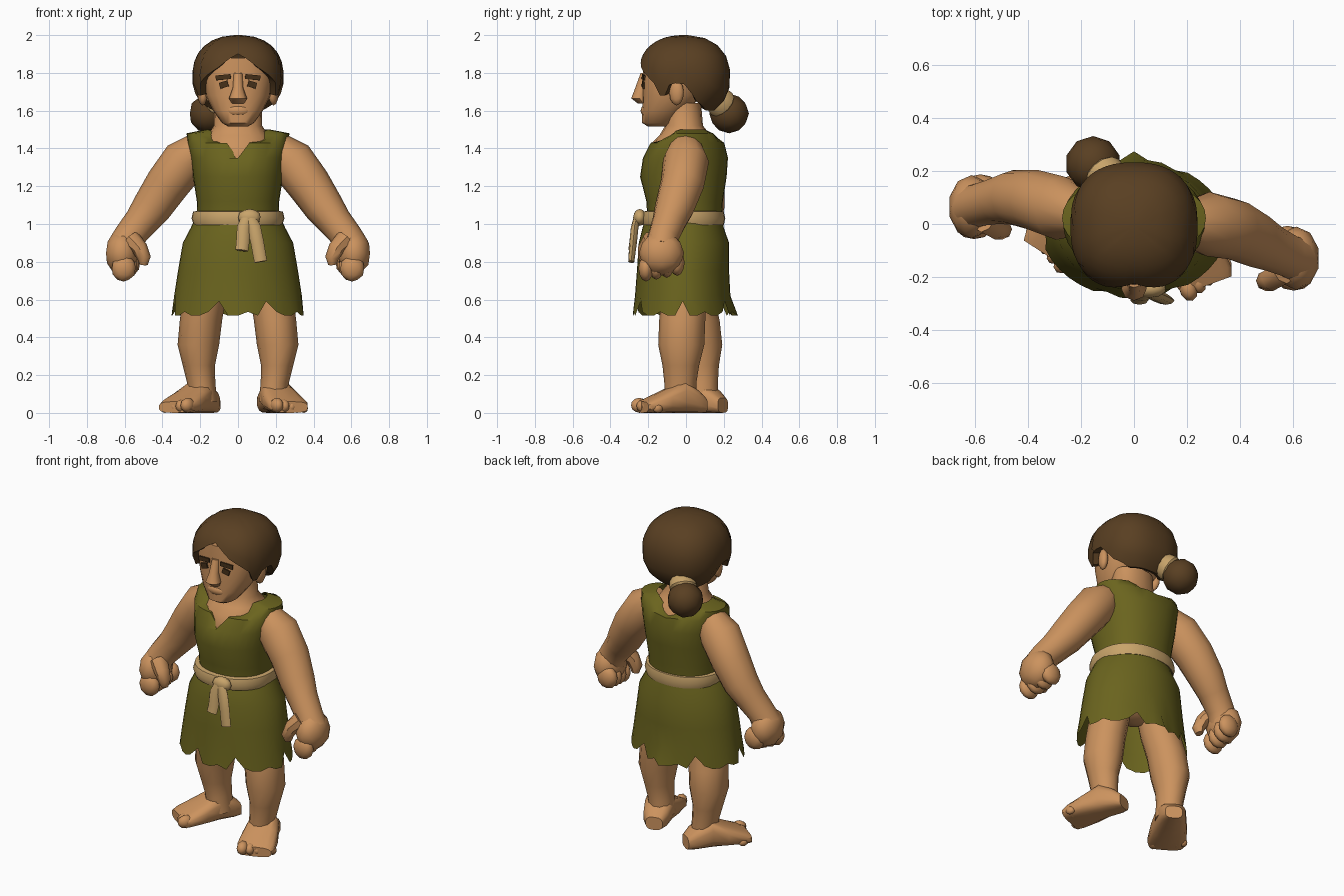
import bpy, bmesh, math
from math import sin, cos, pi, radians
from mathutils import Vector, Matrix

if "Cube" in bpy.data.objects:
    bpy.data.objects.remove(bpy.data.objects["Cube"])


def material(name, rgb):
    m = bpy.data.materials.new(name)
    m.use_nodes = True
    m.diffuse_color = (*rgb, 1)
    m.node_tree.nodes["Principled BSDF"].inputs["Base Color"].default_value = (*rgb, 1)
    return m


SKIN = material("skin", (0.6, 0.29, 0.112))
HAIR = material("brown hair", (0.1, 0.05, 0.016))
CLOTH = material("olive cloth", (0.145, 0.127, 0.013))
ROPE = material("tan rope", (0.58, 0.37, 0.145))
DARK = material("dark brown", (0.06, 0.03, 0.01))
Y, Z = Vector((0, 1, 0)), Vector((0, 0, 1))


def finish(name, bm, mat):
    bmesh.ops.recalc_face_normals(bm, faces=bm.faces)
    me = bpy.data.meshes.new(name)
    bm.to_mesh(me)
    bm.free()
    me.materials.append(mat)
    ob = bpy.data.objects.new(name, me)
    bpy.context.collection.objects.link(ob)
    bpy.ops.object.select_all(action="DESELECT")
    ob.select_set(True)
    bpy.context.view_layer.objects.active = ob
    bpy.ops.object.shade_smooth_by_angle(angle=radians(45))


def grid(name, mat, rows, cap_start=True, cap_end=True):
    """Skin closed rows of points into a tube."""
    bm = bmesh.new()
    vs = [[bm.verts.new(p) for p in row] for row in rows]
    n = len(vs[0])
    for a, b in zip(vs, vs[1:]):
        for i in range(n):
            bm.faces.new((a[i], a[(i + 1) % n], b[(i + 1) % n], b[i]))
    if cap_start:
        bm.faces.new(vs[0])
    if cap_end:
        bm.faces.new(vs[-1])
    finish(name, bm, mat)


def rounded(value, power):
    return math.copysign(abs(value) ** (2 / power), value)


def ring_rows(rings, sides=12, axis=None, ref=Y, power=2.0):
    """Rings are (x, y, z, half width, half depth); angle 0 is the front."""
    cs = [Vector(r[:3]) for r in rings]
    rows = []
    for k, r in enumerate(rings):
        t = axis or (cs[min(k + 1, len(cs) - 1)] - cs[max(k - 1, 0)]).normalized()
        u = ref.cross(t).normalized()
        w = t.cross(u)
        rows.append([cs[k] + u * r[3] * rounded(sin(a), power) - w * r[4] * rounded(cos(a), power)
                     for a in (2 * pi * i / sides for i in range(sides))])
    return rows


def body_rows(profile, sides=32, power=2.2):
    """Profile entries are (z, half width, front y, back y)."""
    return ring_rows([(0, (f + b) / 2, z, w, (b - f) / 2) for z, w, f, b in profile],
                     sides, Z, Y, power)


def ball(name, mat, at, size, turn=0):
    bm = bmesh.new()
    bmesh.ops.create_icosphere(bm, subdivisions=2, radius=1)
    bm.transform(Matrix.Translation(at) @ Matrix.Rotation(turn, 4, "Z") @ Matrix.Diagonal((*size, 1)))
    finish(name, bm, mat)


def plate(name, mat, at, size, yaw, roll):
    bm = bmesh.new()
    bmesh.ops.create_cube(bm, size=1)
    bm.transform(Matrix.Translation(at) @ Matrix.Rotation(yaw, 4, "Z")
                 @ Matrix.Rotation(roll, 4, "Y") @ Matrix.Diagonal((*size, 1)))
    finish(name, bm, mat)


def lookup(table, x):
    for (a, p), (b, q) in zip(table, table[1:]):
        if x <= b:
            return p + (q - p) * (x - a) / (b - a)
    return table[-1][1]


# Face, neck and chest
grid("face", SKIN, body_rows([(1.515, .05, -.2, -.1), (1.535, .085, -.232, -.05), (1.6, .132, -.232, .0),
                              (1.68, .172, -.23, .09), (1.78, .188, -.23, .11), (1.88, .175, -.225, .12)], 20, 2.4))
grid("neck_and_chest", SKIN, body_rows([(1.25, .18, -.2, .16), (1.36, .19, -.2, .18), (1.43, .185, -.18, .17),
                                        (1.47, .16, -.14, .13), (1.52, .128, -.11, .09),
                                        (1.64, .125, -.11, .08)], 16))
grid("nose", SKIN, ring_rows([(0, -.23, 1.638, .032, .025), (0, -.245, 1.665, .048, .045),
                              (0, -.237, 1.72, .028, .032), (0, -.226, 1.8, .022, .014)], 8, Z))
ball("mouth", SKIN, (0, -.205, 1.6), (.07, .036, .035))

# Eyes, brows and ears
for s, label in ((1, "left"), (-1, "right")):
    plate(label + "_brow", DARK, (s * .078, -.225, 1.777), (.08, .009, .026), s * .12, s * .1)
    plate(label + "_eye", DARK, (s * .075, -.227, 1.738), (.046, .009, .032), s * .12, s * .3)
    ball(label + "_ear", SKIN, (s * .188, -.05, 1.695), (.026, .04, .068), s * -.3)

# Hair dome, cut off along a hairline that depends on the direction
hairline = [(0, 1.9), (10, 1.87), (21, 1.83), (40, 1.785), (55, 1.74), (60, 1.68), (71, 1.68), (76, 1.75),
            (90, 1.74), (103, 1.65), (130, 1.6), (180, 1.6)]
SIDES, STEPS, POWER = 48, 7, 2.3
rows = [[] for _ in range(STEPS + 2)]
for i in range(SIDES):
    a = 2 * pi * i / SIDES
    t = (lookup(hairline, math.degrees(min(a, 2 * pi - a))) - 1.78) / .22
    low = math.asin(rounded(t, 4 / POWER))
    for k in range(STEPS + 1):
        phi = low + (.48 * pi - low) * k / STEPS
        r = cos(phi) ** (2 / POWER)
        p = Vector((.242 * r * rounded(sin(a), 2.4), -.01 - .245 * r * rounded(cos(a), 2.4),
                    1.78 + .22 * rounded(sin(phi), POWER)))
        if k == 0:
            rows[0].append(Vector((p.x * .82, p.y * .82, p.z + .01)))
        rows[k + 1].append(p)
grid("hair", HAIR, rows, cap_start=False)
ball("hair_bun", HAIR, (-.155, .228, 1.585), (.105, .105, .105))
grid("hair_tie", ROPE, ring_rows([(-.08, .15, 1.67, .06, .06), (-.09, .165, 1.66, .075, .075),
                                  (-.115, .19, 1.635, .08, .08), (-.125, .205, 1.62, .06, .06)], 12))

# Tunic top with a notched neckline
rows = body_rows([(1.04, .215, -.205, .19), (1.12, .218, -.21, .195), (1.25, .238, -.243, .215),
                  (1.35, .25, -.228, .222), (1.43, .268, -.19, .205), (1.48, .272, -.12, .165),
                  (1.5, .17, -.1, .13)])
neckline = [(0, 1.35), (11, 1.43), (40, 1.46), (60, 1.5), (140, 1.5), (180, 1.42)]
for row in rows:
    for i, p in enumerate(row):
        p.z = min(p.z, lookup(neckline, min(i, 32 - i) * 11.25))
grid("tunic_top", CLOTH, rows, False, False)

# Skirt with a ragged hem and a pointed tail at the back
rows = body_rows([(1.06, .215, -.205, .19), (.98, .25, -.23, .2), (.9, .292, -.25, .228),
                  (.75, .318, -.26, .228), (.62, .338, -.27, .235), (.515, .352, -.282, .245)], 40, 1.95)
for i, p in enumerate(rows[-1]):
    p.z += .075 if i % 7 == 3 else .02 * (i % 3 == 1)
    if i % 7 == 3:
        p.x *= .95
        p.y *= .95
rows[-1][20].y += .03
grid("skirt", CLOTH, rows, False, False)

# Belt, knot and hanging ends
grid("belt", ROPE, body_rows([(1.0, .215, -.2, .18), (.995, .235, -.232, .2), (1.03, .246, -.243, .208),
                              (1.065, .238, -.232, .2), (1.07, .21, -.2, .18)]), False, False)
ball("belt_knot", ROPE, (.06, -.245, 1.035), (.062, .035, .045))
for label, x, end, low in (("short", .03, .02, .86), ("long", .085, .12, .8)):
    grid(label + "_belt_end", ROPE, ring_rows([(.055, -.255, 1.05, .03, .018), (x, -.272, .98, .036, .02),
                                               ((x + end) / 2, -.28, .9, .035, .02),
                                               (end, -.29, low, .034, .016)], 8))

# Arms with closed fists; sway holds the y of each arm along its length
for s, label, sway in ((1, "left", (0, 0, -.02, -.06, -.09, -.12, -.13)),
                       (-1, "right", (.04, .06, .09, .1, .09, .075, .065))):
    path = [(.2, 1.41, .085), (.28, 1.335, .122), (.375, 1.21, .116), (.455, 1.09, .105),
            (.515, 1.01, .09), (.58, .93, .082), (.61, .87, .088)]
    grid(label + "_arm", SKIN, ring_rows([(s * x, y, z, r, r) for (x, z, r), y in zip(path, sway)], 12))
    hy = sway[-1]
    ball(label + "_fist", SKIN, (s * .615, hy, .845), (.088, .12, .118))
    for k in range(4):
        ball(f"{label}_finger_{k + 1}", SKIN, (s * (.605 - .008 * k), hy - .082 + .055 * k, .765 + .01 * k),
             (.066, .04, .07))
    grid(label + "_thumb", SKIN, ring_rows([(s * .565, hy - .05, .92, .05, .05), (s * .52, hy - .08, .87, .043, .045),
                                            (s * .497, hy - .085, .82, .036, .038),
                                            (s * .5, hy - .08, .785, .022, .024)], 8))

# Legs, feet and toes; lean is how far each height follows the foot in y
ball("hips", SKIN, (0, .0, .82), (.22, .15, .16))
for s, label, y, heel, toe in ((1, "left", -.025, (.165, .07), (.265, -.2)),
                               (-1, "right", .07, (-.15, .17), (-.315, -.085))):
    leg = [(.13, .1, .85, .105, .115), (.175, .35, .63, .115, .12), (.196, .8, .49, .112, .122),
           (.21, 1, .36, .11, .122), (.207, 1.1, .25, .085, .097), (.195, 1.2, .16, .075, .085),
           (.185, 1.2, .06, .075, .085)]
    grid(label + "_leg", SKIN, ring_rows([(s * x, y * lean, z, w, d) for x, lean, z, w, d in leg], 12, -Z))
    h, t = Vector((*heel, 0)), Vector((*toe, 0))
    along = (t - h).normalized()
    across = Z.cross(along) * s   # towards the outer side of the foot
    foot = []
    for f, width, height in ((-.1, .05, .08), (.05, .075, .12), (.35, .088, .175), (.65, .105, .125),
                             (1, .112, .078), (1.12, .1, .06)):
        foot.append((*(h.lerp(t, f) + Z * height / 2), width, height / 2))
    grid(label + "_foot", SKIN, ring_rows(foot, 14, along, Z, 3))
    for k in range(5):
        r = .04 - .004 * k
        at = t + across * (-.072 + .042 * k) + along * (.022 - .01 * k) + Z * r
        ball(f"{label}_toe_{k + 1}", SKIN, at, (r * .85, r * 1.2, r), math.atan2(along.y, along.x) - pi / 2)
